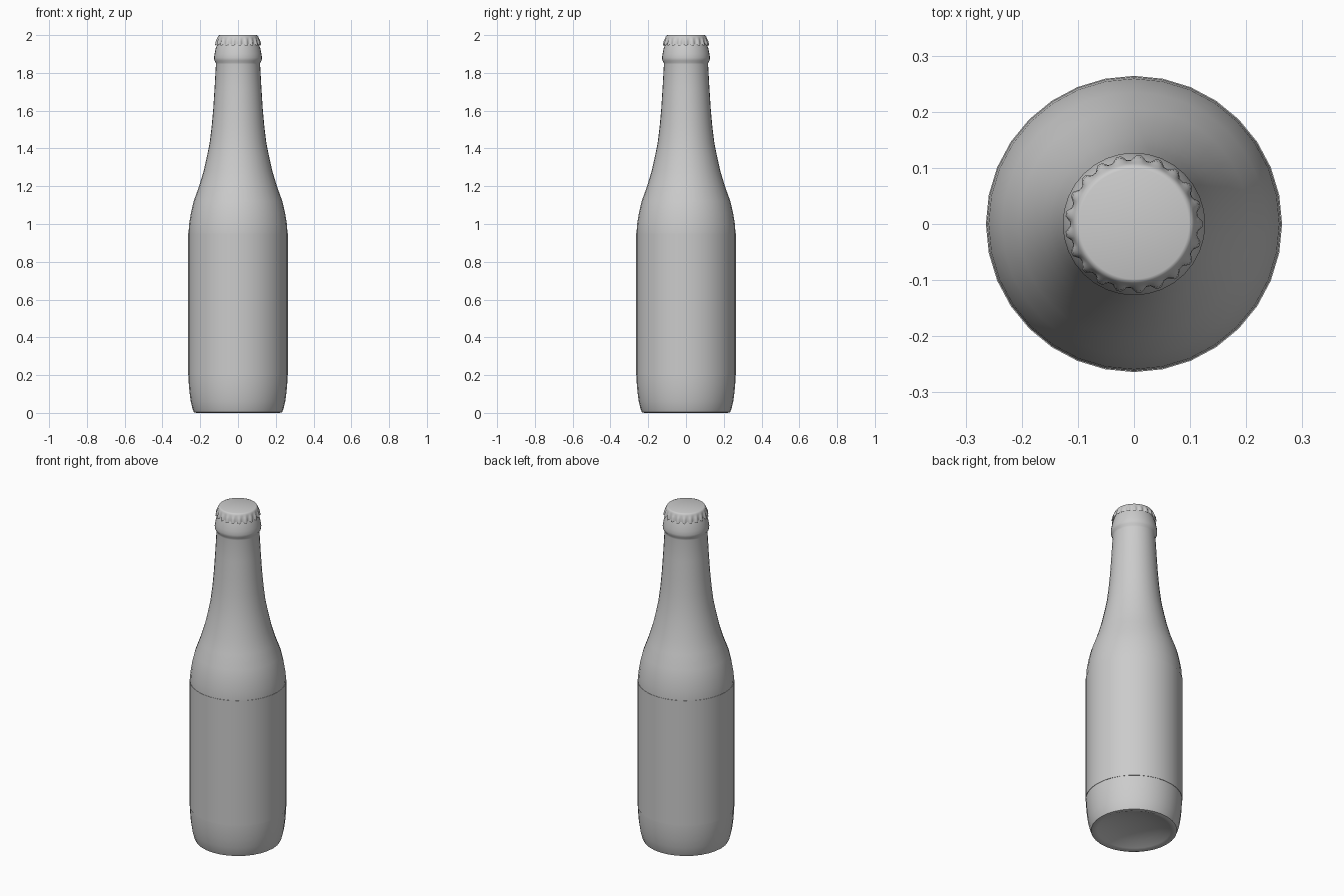
import bpy
import bmesh
import math

cube = bpy.data.objects.get("Cube")
if cube:
    bpy.data.objects.remove(cube, do_unlink=True)

grey = bpy.data.materials.new("plain grey")
grey.use_nodes = True
colour = (0.6, 0.6, 0.6, 1)
grey.diffuse_color = colour
grey.node_tree.nodes["Principled BSDF"].inputs["Base Color"].default_value = colour


def lathe(name, profile, segments, shape=None, angle=40):
    """Turn (radius, height) points round z; radius 0 makes a closed end."""
    bm = bmesh.new()
    rings = []
    for row, (r, z) in enumerate(profile):
        if r == 0:
            rings.append([bm.verts.new((0, 0, z))] * segments)
            continue
        ring = []
        for i in range(segments):
            a = math.tau * i / segments
            rr, zz = shape(row, a, r, z) if shape else (r, z)
            ring.append(bm.verts.new((rr * math.cos(a), rr * math.sin(a), zz)))
        rings.append(ring)
    for low, high in zip(rings, rings[1:]):
        for i in range(segments):
            j = (i + 1) % segments
            corners = list(dict.fromkeys((low[i], low[j], high[j], high[i])))
            bm.faces.new(corners)
    mesh = bpy.data.meshes.new(name)
    bm.to_mesh(mesh)
    bm.free()
    mesh.materials.append(grey)
    obj = bpy.data.objects.new(name, mesh)
    bpy.context.collection.objects.link(obj)
    bpy.ops.object.select_all(action="DESELECT")
    obj.select_set(True)
    bpy.context.view_layer.objects.active = obj
    bpy.ops.object.shade_smooth_by_angle(angle=math.radians(angle))
    return obj


# Glass: dished base, straight body, sloping shoulder, neck and collar
glass = [
    (0, 0.045), (0.08, 0.04), (0.15, 0.026), (0.2, 0.008), (0.22, 0),
    (0.234, 0.004), (0.241, 0.022), (0.25, 0.06), (0.257, 0.11),
    (0.261, 0.16), (0.262, 0.2), (0.262, 0.95), (0.259, 1.0),
    (0.249, 1.06), (0.235, 1.12), (0.206, 1.2), (0.182, 1.28),
    (0.164, 1.36), (0.15, 1.43), (0.139, 1.52), (0.131, 1.61),
    (0.124, 1.72), (0.117, 1.845), (0.118, 1.855), (0.125, 1.865),
    (0.127, 1.88), (0.124, 1.9), (0.118, 1.93), (0.111, 1.95),
    (0.106, 1.965), (0.1, 1.98), (0, 1.98),
]
lathe("bottle_glass", glass, 32)

# Label: paper-thin sleeve round the straight body
lathe("label", [(0.262, 0.2), (0.264, 0.2), (0.264, 0.95), (0.262, 0.95)], 32)

# Crown cap: flat top, rounded rim and a fluted skirt with scalloped hem
TEETH = 21
skirt = [(0.114, 1.953), (0.113, 1.965), (0.111, 1.976), (0.109, 1.985),
         (0.107, 1.992), (0.103, 1.998), (0.098, 2.0), (0, 2.0)]
flare = [0.009, 0.007, 0.004, 0.001]


def flute(row, a, r, z):
    if row >= len(flare):
        return r, z
    wave = 0.5 + 0.5 * math.tanh(2 * math.cos(TEETH * a))
    hem = 0.009 * wave if row == 0 else 0
    return r + flare[row] * wave, z - hem


lathe("crown_cap", skirt, TEETH * 8, flute, 60)
